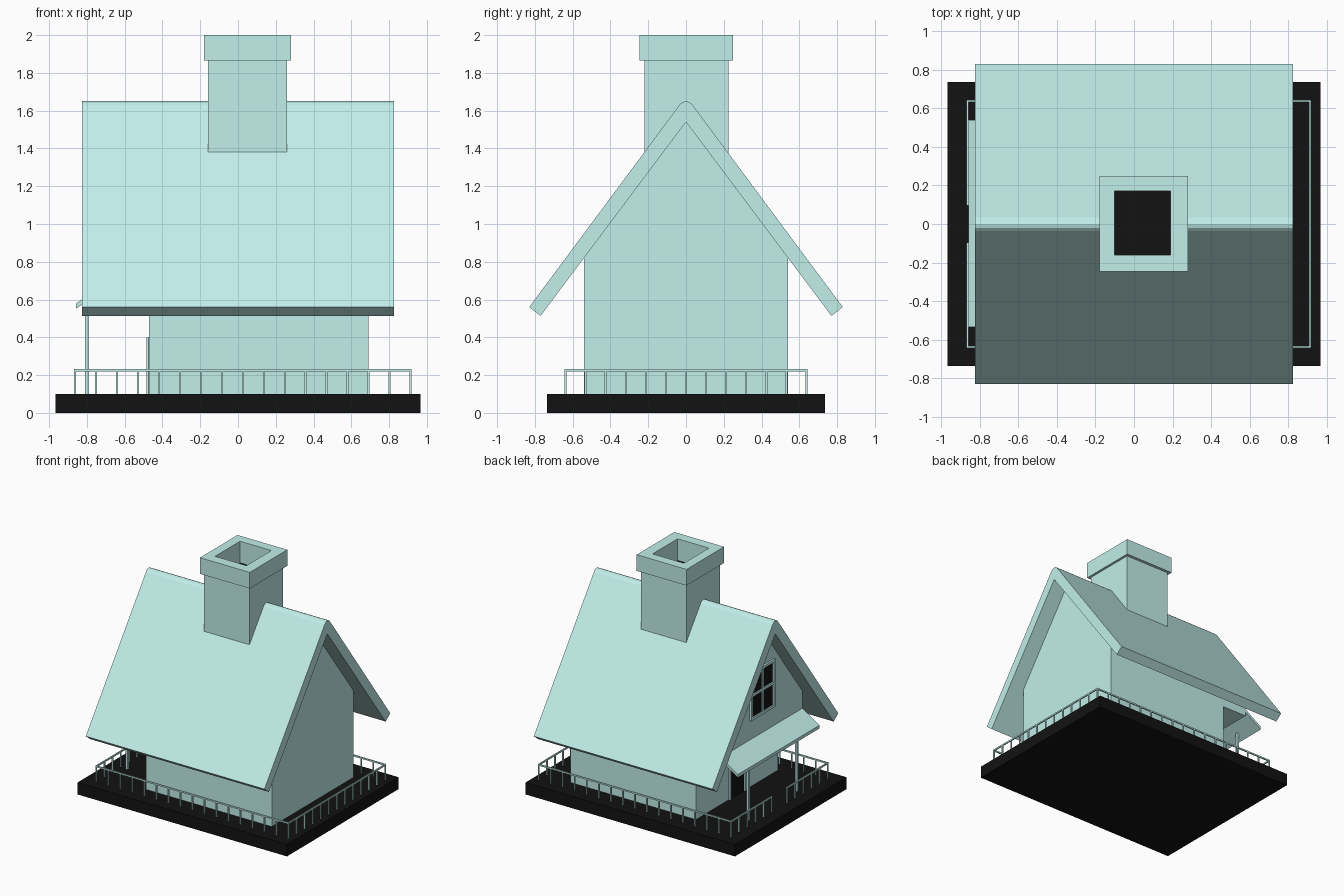
import bpy, bmesh

if "Cube" in bpy.data.objects:
    bpy.data.objects.remove(bpy.data.objects["Cube"])


def material(name, rgb):
    m = bpy.data.materials.new(name)
    m.diffuse_color = (*rgb, 1)
    m.use_nodes = True
    m.node_tree.nodes["Principled BSDF"].inputs["Base Color"].default_value = m.diffuse_color
    return m


TEAL = material("pale_teal", (0.54, 0.86, 0.82))
BLACK = material("black", (0.006, 0.006, 0.006))


def finish(name, bm, mat):
    bmesh.ops.recalc_face_normals(bm, faces=bm.faces)
    me = bpy.data.meshes.new(name)
    bm.to_mesh(me)
    bm.free()
    me.materials.append(mat)
    ob = bpy.data.objects.new(name, me)
    bpy.context.collection.objects.link(ob)
    return ob


def loft(bm, rings):
    """Join rings of points and cap both ends."""
    vs = [[bm.verts.new(p) for p in r] for r in rings]
    n = len(vs[0])
    for a, b in zip(vs, vs[1:]):
        for i in range(n):
            j = (i + 1) % n
            bm.faces.new((a[i], a[j], b[j], b[i]))
    bm.faces.new(vs[0])
    bm.faces.new(vs[-1])


def rect(x0, x1, y0, y1, z):
    return [(x0, y0, z), (x1, y0, z), (x1, y1, z), (x0, y1, z)]


def boxes(name, items, mat):
    bm = bmesh.new()
    for x0, x1, y0, y1, z0, z1 in items:
        loft(bm, [rect(x0, x1, y0, y1, z0), rect(x0, x1, y0, y1, z1)])
    return finish(name, bm, mat)


def prism_x(name, profile, x0, x1, mat):
    """Extrude a y-z profile along x."""
    bm = bmesh.new()
    loft(bm, [[(x, y, z) for y, z in profile] for x in (x0, x1)])
    return finish(name, bm, mat)


# Ground slab
boxes("base", [(-0.967, 0.967, -0.735, 0.735, 0, 0.1)], BLACK)

# House body, with the upper storey overhanging the porch
for name, x0, x1, z0 in (("house_body", -0.47, 0.69, 0.1),
                         ("upper_overhang", -0.70, -0.47, 0.62)):
    prism_x(name, [(-0.54, z0), (0.54, z0), (0.54, 0.82), (0, 1.545), (-0.54, 0.82)],
            x0, x1, TEAL)

# Roof with a softly rounded ridge
half = [(0.77, 0.513), (0.83, 0.56), (0.035, 1.63), (0.02, 1.644)]
profile = [(0, 1.54)] + half + [(0, 1.65)] + [(-y, z) for y, z in reversed(half)]
prism_x("roof", profile, -0.825, 0.825, TEAL)

# Chimney with a collar and an open flue
bm = bmesh.new()
shaft = (-0.16, 0.26, -0.22, 0.225)
collar = (-0.18, 0.28, -0.245, 0.25)
flue = (-0.10, 0.19, -0.16, 0.17)
loft(bm, [rect(*r, z) for r, z in ((shaft, 1.3), (shaft, 1.865), (collar, 1.865),
                                   (collar, 2.0), (flue, 2.0), (flue, 1.81))])
finish("chimney", bm, TEAL)
boxes("flue_floor", [(*flue, 1.81, 1.82)], BLACK)

# Porch awning: x-z section extruded along y
bm = bmesh.new()
section = [(-0.70, 0.68), (-0.857, 0.58), (-0.857, 0.553), (-0.70, 0.652)]
loft(bm, [[(x, y, z) for x, z in section] for y in (-0.535, 0.54)])
finish("awning", bm, TEAL)

# Porch posts
boxes("porch_posts", [(-0.81, -0.79, s * 0.32 - 0.01, s * 0.32 + 0.01, 0.1, 0.6)
                      for s in (-1, 1)], TEAL)


def opening(name, x, w, z0, z1, t, bars):
    """Dark panel with a surrounding frame on a wall facing -x."""
    boxes(name + "_panel", [(x - 0.004, x + 0.01, -w, w, z0, z1)], BLACK)
    f = (x - 0.015, x + 0.01)
    boxes(name + "_frame", [(*f, -w, -w + t, z0, z1), (*f, w - t, w, z0, z1),
                            (*f, -w + t, w - t, z1 - t, z1)]
          + [(*f, *b) for b in bars], TEAL)


# Gable window with cross bars, and front door
opening("window", -0.70, 0.16, 0.84, 1.24, 0.022,
        [(-0.138, 0.138, 0.84, 0.862), (-0.01, 0.01, 0.862, 1.218),
         (-0.138, -0.01, 1.035, 1.055), (0.01, 0.138, 1.035, 1.055)])
opening("door", -0.47, 0.11, 0.1, 0.4, 0.02, [])

# Railing round the slab, open at the porch steps
X0, X1, Y, R = -0.862, 0.913, 0.638, 0.005
rails, posts = [], set()


def run(a, b, n):
    (ax, ay), (bx, by) = a, b
    rails.append((min(ax, bx) - R, max(ax, bx) + R, min(ay, by) - R, max(ay, by) + R,
                  0.22, 0.232))
    for i in range(n + 1):
        posts.add((round(ax + (bx - ax) * i / n, 4), round(ay + (by - ay) * i / n, 4)))


for s in (-1, 1):
    run((X0, s * Y), (X1, s * Y), 16)
    run((X0, s * Y), (X0, s * 0.1), 5)
run((X1, -Y), (X1, Y), 12)
boxes("railing_top", rails, TEAL)
boxes("railing_posts", [(x - R, x + R, y - R, y + R, 0.1, 0.22)
                        for x, y in sorted(posts)], TEAL)
